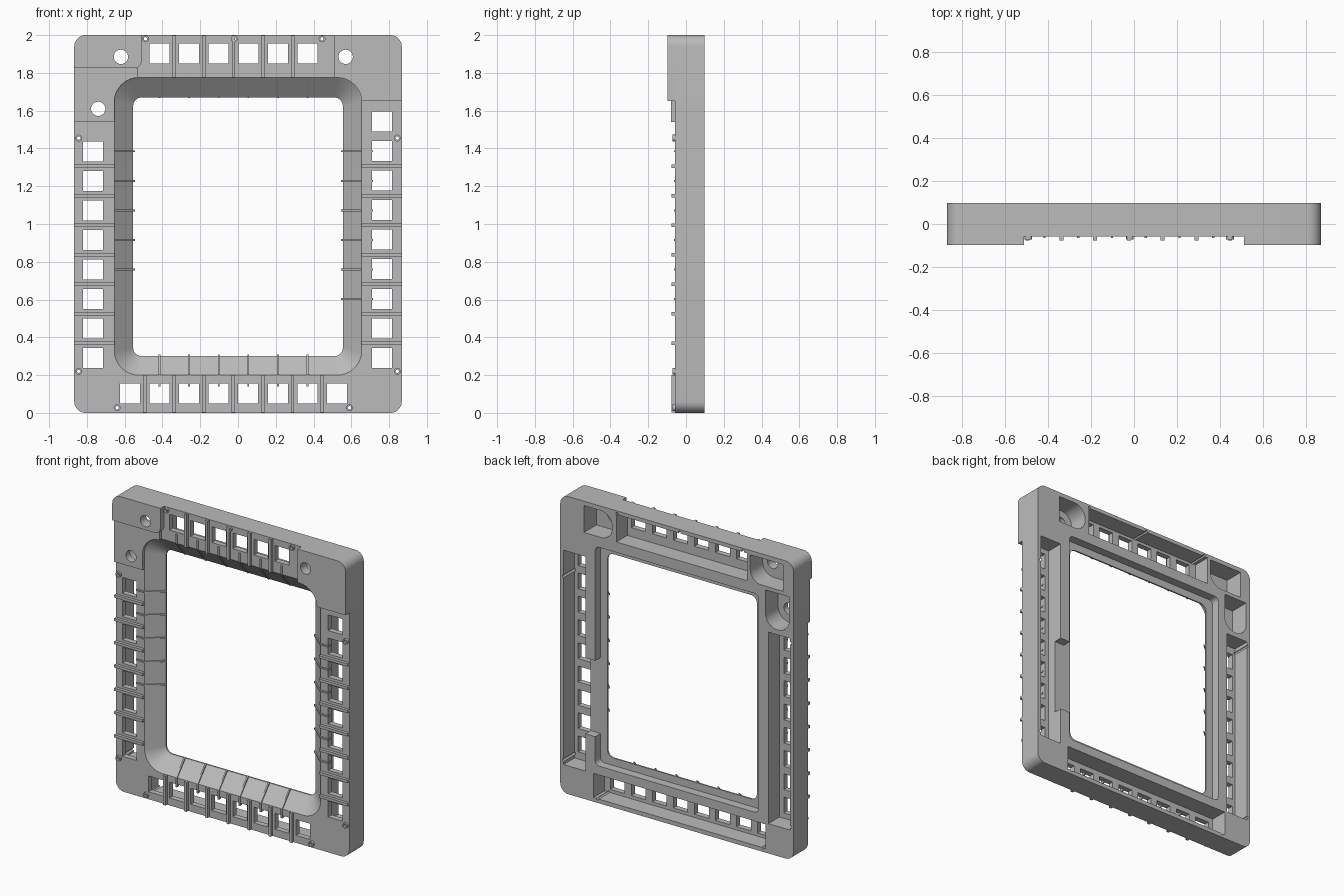
import bpy, bmesh, math
from mathutils import Vector

if "Cube" in bpy.data.objects:
    bpy.data.objects.remove(bpy.data.objects["Cube"])

# One plain grey material
grey = bpy.data.materials.new("light_grey_plastic")
grey.use_nodes = True
GREY = (0.5, 0.5, 0.5, 1)
grey.diffuse_color = GREY
grey.node_tree.nodes["Principled BSDF"].inputs["Base Color"].default_value = GREY

HALF_W, HEIGHT = 0.867, 2.0
BACK, FACE, RAISED = 0.097, -0.057, -0.097
PITCH, WIN = 0.1565, 0.053


def outline(x0, x1, z0, z1, radii=(0, 0, 0, 0), steps=8):
    """Rectangle in x and z; radii run bottom left, bottom right, top right, top left."""
    corners = [(x0, z0, 1, 1), (x1, z0, -1, 1), (x1, z1, -1, -1), (x0, z1, 1, -1)]
    pts = []
    for i, ((x, z, sx, sz), r) in enumerate(zip(corners, radii)):
        if r == 0:
            pts.append((x, z))
            continue
        for k in range(steps + 1):
            a = math.pi + (i + k / steps) * math.pi / 2
            pts.append((x + sx * r + r * math.cos(a), z + sz * r + r * math.sin(a)))
    return pts


def loft(bm, sections):
    """Closed solid through outlines of equal length, each at its own depth."""
    rings = [[bm.verts.new((x, y, z)) for x, z in pts] for pts, y in sections]
    for a, b in zip(rings, rings[1:]):
        for i in range(len(a)):
            j = (i + 1) % len(a)
            bm.faces.new((a[i], a[j], b[j], b[i]))
    bm.faces.new(rings[0])
    bm.faces.new(rings[-1])


def block(bm, x0, x1, z0, z1, y0, y1, radii=(0, 0, 0, 0)):
    pts = outline(x0, x1, z0, z1, radii)
    loft(bm, [(pts, y0), (pts, y1)])


def disc(bm, x, z, r, y0, y1):
    pts = [(x + r * math.cos(k * math.tau / 24), z + r * math.sin(k * math.tau / 24)) for k in range(24)]
    loft(bm, [(pts, y0), (pts, y1)])


def make(name, build):
    bm = bmesh.new()
    build(bm)
    bmesh.ops.recalc_face_normals(bm, faces=bm.faces)
    mesh = bpy.data.meshes.new(name)
    bm.to_mesh(mesh)
    bm.free()
    mesh.materials.append(grey)
    obj = bpy.data.objects.new(name, mesh)
    bpy.context.scene.collection.objects.link(obj)
    return obj


def boolean(obj, cutter, operation="DIFFERENCE"):
    cutter.hide_render = True
    mod = obj.modifiers.new(cutter.name, "BOOLEAN")
    mod.object, mod.operation, mod.solver = cutter, operation, "EXACT"


def bake(obj):
    graph = bpy.context.evaluated_depsgraph_get()
    mesh = bpy.data.meshes.new_from_object(obj.evaluated_get(graph))
    obj.modifiers.clear()
    obj.data = mesh


# Positions of repeated details
top_x = [-0.415 + PITCH * i for i in range(6)]
bottom_x = [-0.572 + PITCH * i for i in range(8)]
left_z = [1.385 - PITCH * i for i in range(8)]
right_z = [1.543 - PITCH * i for i in range(9)]
windows = ([(x, 1.903) for x in top_x] + [(x, 0.103) for x in bottom_x]
           + [(-0.767, z) for z in left_z] + [(0.763, z) for z in right_z])
screws = [(-0.62, 1.885), (0.57, 1.885), (-0.74, 1.61)]
pins = [(x, 1.98) for x in (-0.49, -0.02, 0.445)] + [(-0.64, 0.027), (0.59, 0.027)]
pins += [(x, z) for x in (-0.843, 0.843) for z in (0.22, 1.455)]


# Cutters
def funnel(bm):
    wide = outline(-0.655, 0.655, 0.2, 1.775, [0.13] * 4)
    tight = outline(-0.555, 0.555, 0.3, 1.67, [0.045] * 4)
    loft(bm, [(wide, -0.2), (wide, FACE), (tight, 0.03), (tight, 0.2)])


def openings(bm):
    for x, z in windows:
        block(bm, x - WIN, x + WIN, z - WIN, z + WIN, -0.2, 0.2)
    for x, z in screws:
        disc(bm, x, z, 0.038, -0.2, 0.2)
    for x, z in pins:
        disc(bm, x, z, 0.009, -0.2, 0.2)


def back_pockets(bm):
    floor = -0.02
    block(bm, -0.52, 0.45, 1.79, 1.975, floor, 0.2)
    block(bm, -0.66, 0.62, 0.028, 0.19, floor, 0.2)
    block(bm, -0.842, -0.68, 0.2, 1.487, floor, 0.2)
    block(bm, 0.68, 0.842, 0.19, 1.63, floor, 0.2)
    block(bm, 0.48, 0.69, 1.79, 1.97, -0.035, 0.2, (0.085, 0, 0, 0.085))
    block(bm, -0.79, -0.545, 1.79, 1.97, -0.035, 0.2, (0, 0.085, 0, 0))
    block(bm, -0.835, -0.66, 1.52, 1.765, -0.035, 0.2, (0.085, 0.085, 0, 0))


funnel_cut = make("funnel_cutter", funnel)
openings_cut = make("openings_cutter", openings)
pocket_cut = make("back_pocket_cutter", back_pockets)
recess_cut = make("back_recess_cutter",
                  lambda bm: block(bm, -0.607, 0.607, 0.25, 1.72, 0.04, 0.2, [0.03] * 4))
notch_cut = make("rim_notch_cutter", lambda bm: block(bm, 0.59, 0.7, 0.44, 0.95, 0.0402, 0.2))
cutters = [funnel_cut, openings_cut, pocket_cut, recess_cut, notch_cut]


# Main frame
def slab(front, back):
    return lambda bm: block(bm, -HALF_W, HALF_W, 0, HEIGHT, front, back, [0.06] * 4)


frame = make("frame", slab(FACE, BACK))
for c in cutters:
    boolean(frame, c)
parts = [frame]

# Raised corner pads, trimmed to the frame outline and the funnel
pads = [("right_corner_pad", (-1, -0.51, 1.825, 2.1), RAISED, (0, 0.04, 0, 0)),
        ("right_lower_pad", (-1, -0.53, 1.54, 1.826), -0.079, (0, 0, 0, 0)),
        ("left_corner_pad", (0.51, 1, 1.65, 2.1), RAISED, (0, 0, 0, 0))]
for name, area, front, radii in pads:
    pad = make(name, slab(front, -0.05))
    trim = make(name + "_trim", lambda bm: block(bm, *area, -0.3, 0.3, radii))
    boolean(pad, trim, "INTERSECT")
    boolean(pad, funnel_cut)
    boolean(pad, openings_cut)
    parts.append(pad)
    cutters.append(trim)


# Ribs between the windows
def cross_ribs(bm):
    w, y0, y1 = 0.009, -0.077, -0.045
    for x in top_x[:-1]:
        block(bm, x + PITCH / 2 - w, x + PITCH / 2 + w, 1.775, 1.998, y0, y1)
    for x in bottom_x[:-1]:
        block(bm, x + PITCH / 2 - w, x + PITCH / 2 + w, 0.002, 0.2, y0, y1)
    for z in left_z[:-1]:
        zc = z - PITCH / 2
        block(bm, -0.867, -0.655, zc - w, zc + w, y0, y1)
        block(bm, 0.655, 0.867, zc - w, zc + w, y0, y1)


parts.append(make("cross_ribs", cross_ribs))


# Thin ribs that run from each window down the funnel
def funnel_ribs(bm):
    path = [(0.06, -0.04), (0.06, -0.064), (-0.002, -0.064), (-0.109, 0.026),
            (-0.1, 0.034), (0.005, -0.04)]

    def rib(origin, outward, along):
        o, u, a = Vector(origin), Vector(outward), Vector(along) * 0.005
        ends = [[bm.verts.new(o + u * d + Vector((0, y, 0)) + a * s) for d, y in path] for s in (-1, 1)]
        for i in range(len(path)):
            j = (i + 1) % len(path)
            bm.faces.new((ends[0][i], ends[0][j], ends[1][j], ends[1][i]))
        for end in ends:
            bm.faces.new(end)

    for x in top_x:
        rib((x, 0, 1.777), (0, 0, 1), (1, 0, 0))
        rib((x, 0, 0.2), (0, 0, -1), (1, 0, 0))
    for z in left_z[:5]:
        rib((-0.655, 0, z), (-1, 0, 0), (0, 0, 1))
    for z in left_z[:6]:
        rib((0.655, 0, z), (1, 0, 0), (0, 0, 1))


parts.append(make("funnel_ribs", funnel_ribs))


# Small hollow pins around the edge
def pin_bosses(bm):
    for x, z in pins:
        disc(bm, x, z, 0.018, -0.072, -0.04)


bosses = make("edge_pins", pin_bosses)
boolean(bosses, openings_cut)
parts.append(bosses)

# Apply the cuts, drop the cutters and shade
bpy.context.view_layer.update()
for part in parts:
    bake(part)
for c in cutters:
    bpy.data.objects.remove(c)
for part in parts:
    bpy.ops.object.select_all(action="DESELECT")
    part.select_set(True)
    bpy.context.view_layer.objects.active = part
    bpy.ops.object.shade_smooth_by_angle(angle=math.radians(30))
